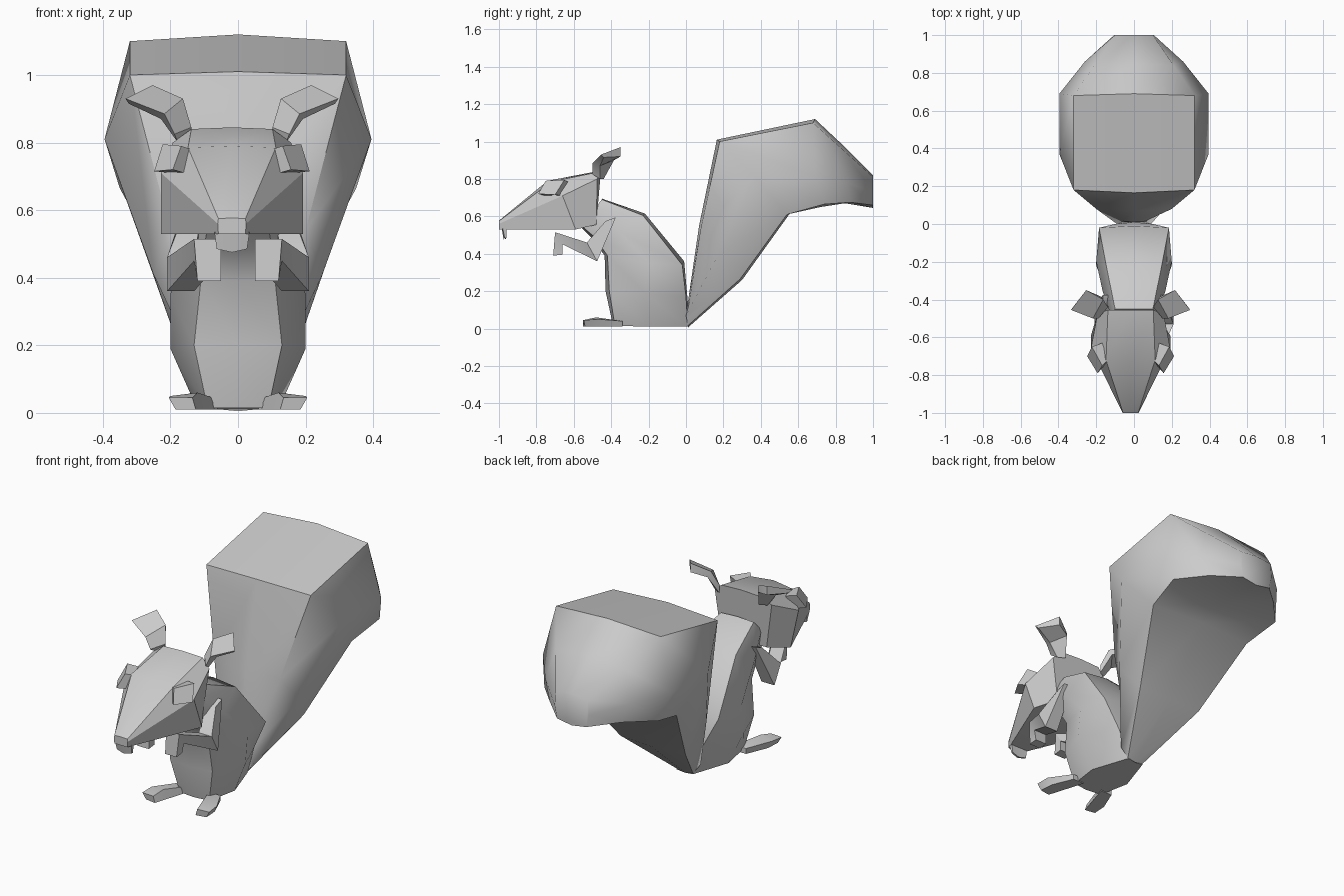
import bpy, bmesh, math

HEAD_X = -.018  # head is turned slightly off the centre line


def finish(name, bm, mirror, shift, angle):
    bmesh.ops.recalc_face_normals(bm, faces=bm.faces)
    me = bpy.data.meshes.new(name)
    bm.to_mesh(me)
    bm.free()
    ob = bpy.data.objects.new(name, me)
    bpy.context.collection.objects.link(ob)
    ob.location.x = shift
    bpy.ops.object.select_all(action='DESELECT')
    ob.select_set(True)
    bpy.context.view_layer.objects.active = ob
    bpy.ops.object.shade_smooth_by_angle(angle=math.radians(angle))
    if mirror:
        mod = ob.modifiers.new("Mirror", 'MIRROR')
        mod.use_mirror_merge = False
    return ob


def loft(name, rings, mirror=False, shift=0, angle=30):
    """Skin closed rings of equal length and cap both ends."""
    bm = bmesh.new()
    vs = [[bm.verts.new(p) for p in r] for r in rings]
    n = len(vs[0])
    for a, b in zip(vs, vs[1:]):
        for i in range(n):
            j = (i + 1) % n
            bm.faces.new((a[i], a[j], b[j], b[i]))
    bm.faces.new(vs[0])
    bm.faces.new(vs[-1])
    return finish(name, bm, mirror, shift, angle)


def sym_loft(name, halves, shift=0, angle=30):
    """Loft from half rings whose first and last points lie on x = 0."""
    return loft(name, [h + [(-x, y, z) for x, y, z in h[-2:0:-1]] for h in halves],
                shift=shift, angle=angle)


def ribbon(name, stations):
    """Mirrored limb; each station is (x0, x1, (y, z) outer, (y, z) inner)."""
    return loft(name, [[(x0, *o), (x1, *o), (x1, *i), (x0, *i)]
                       for x0, x1, o, i in stations], mirror=True)


# Bushy tail: top centre, top corner, side, bottom corner, bottom centre
sym_loft("tail", [
    [(0, .01, .14), (.06, .015, .13), (.09, .0, .07), (.05, .01, .015), (0, .01, .005)],
    [(0, .07, .55), (.20, .08, .54), (.25, .18, .41), (.2, .29, .265), (0, .30, .26)],
    [(0, .165, 1.01), (.32, .18, 1.0), (.395, .37, .81), (.32, .54, .61), (0, .555, .615)],
    [(0, .69, 1.12), (.32, .68, 1.10), (.395, .69, .81), (.35, .74, .665), (0, .72, .65)],
    [(0, .845, .975), (.21, .84, .955), (.26, .86, .78), (.22, .88, .675), (0, .85, .67)],
    [(0, 1, .82), (.1, 1, .81), (.105, 1, .73), (.09, 1, .66), (0, 1, .645)],
], angle=50)

# Torso: rings from the seat up to the neck, back to front
sym_loft("body", [
    [(0, .01, .005), (.05, .01, .01), (.12, -.2, .01), (.09, -.38, .015), (0, -.39, .015)],
    [(0, .01, .14), (.1, .0, .17), (.2, -.22, .19), (.13, -.41, .2), (0, -.43, .2)],
    [(0, -.01, .36), (.185, -.02, .34), (.2, -.2, .35), (.11, -.42, .39), (0, -.435, .39)],
    [(0, -.22, .615), (.145, -.23, .605), (.165, -.36, .52), (.1, -.49, .49), (0, -.5, .48)],
    [(0, -.45, .695), (.1, -.45, .69), (.12, -.49, .64), (.09, -.56, .55), (0, -.57, .55)],
], angle=45)

# Wedge-shaped head: nose, brow and cheeks, back of the skull
sym_loft("head", [
    [(0, -1, .577), (.04, -1, .575), (.042, -1, .56), (.04, -1, .53), (0, -1, .53)],
    [(0, -.74, .79), (.13, -.72, .785), (.21, -.66, .71), (.21, -.59, .53), (0, -.59, .53)],
    [(0, -.455, .845), (.12, -.455, .84), (.175, -.475, .80), (.14, -.48, .555),
     (0, -.48, .555)],
], shift=HEAD_X)

# Eyes: tilted slabs
loft("eye", [
    [(.205, -.65, .795), (.15, -.75, .79), (.175, -.79, .72), (.23, -.70, .715)],
    [(.15, -.63, .785), (.12, -.72, .78), (.14, -.75, .71), (.18, -.66, .71)],
], mirror=True, shift=HEAD_X)

# Ears: narrow stem flaring into a broad tip
loft("ear", [
    [(.12, -.44, .845), (.17, -.50, .825), (.16, -.46, .80), (.12, -.44, .80)],
    [(.145, -.40, .93), (.20, -.50, .885), (.21, -.46, .87), (.155, -.385, .90)],
    [(.235, -.35, .97), (.315, -.455, .93), (.305, -.44, .915), (.235, -.35, .92)],
], mirror=True, shift=HEAD_X)

# Folded arms with hanging paws
ribbon("arm", [
    (.11, .165, (-.375, .595), (-.43, .575)),
    (.13, .21, (-.475, .36), (-.53, .46)),
    (.05, .13, (-.66, .45), (-.70, .515)),
    (.05, .12, (-.66, .395), (-.71, .39)),
])

# Hind feet
loft("foot", [
    [(.06, -.34, .01), (.13, -.34, .01), (.13, -.34, .04), (.06, -.34, .04)],
    [(.10, -.47, .01), (.18, -.46, .01), (.20, -.47, .05), (.12, -.48, .06)],
    [(.125, -.55, .01), (.185, -.54, .01), (.205, -.545, .045), (.135, -.55, .045)],
], mirror=True)

# Front teeth
sym_loft("teeth", [
    [(0, -.985, .535), (.052, -.98, .535), (.052, -.96, .535), (0, -.96, .535)],
    [(0, -.975, .475), (.045, -.97, .485), (.045, -.96, .485), (0, -.965, .475)],
], shift=HEAD_X)
